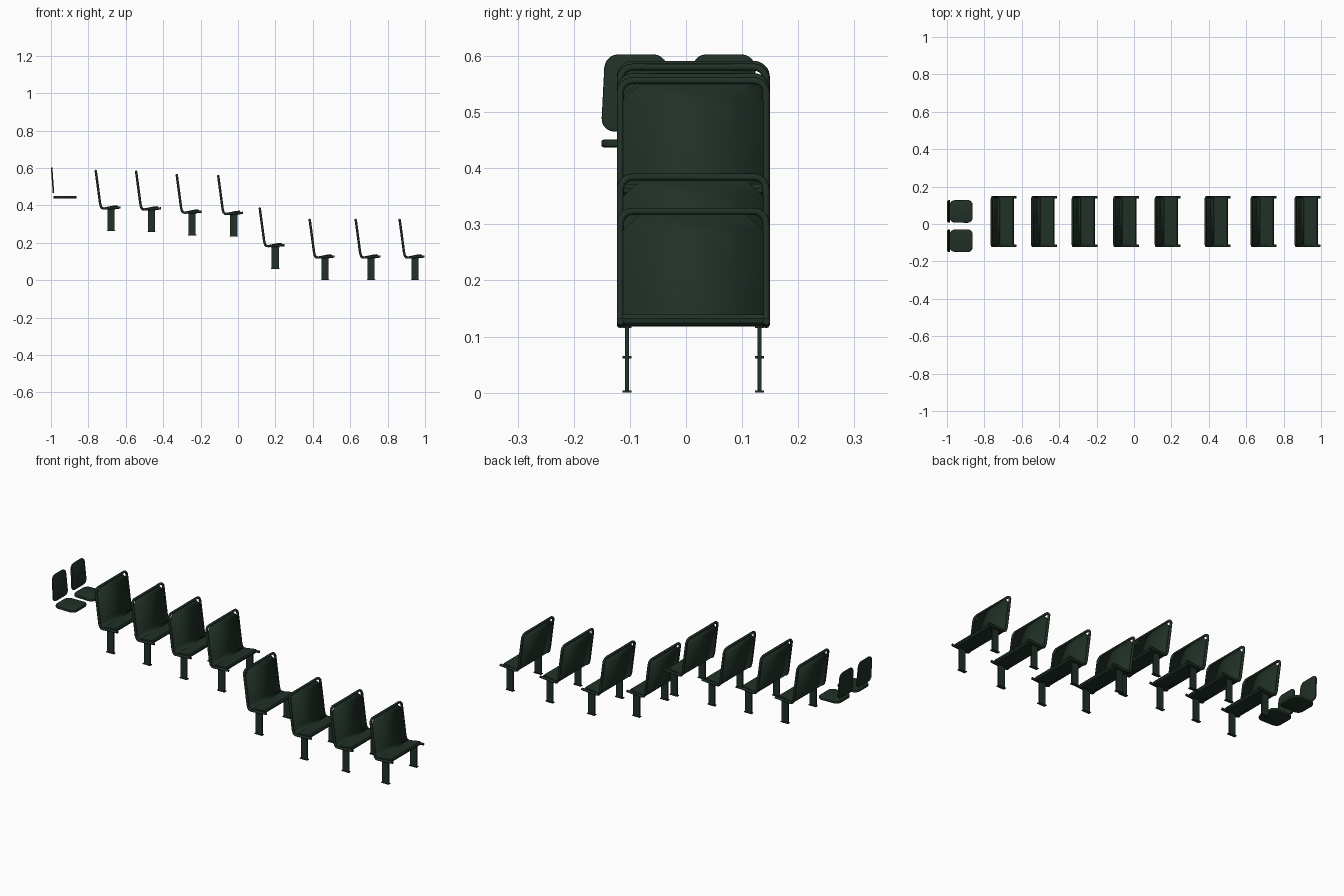
import bpy, bmesh, math
from mathutils import Vector, Matrix

if "Cube" in bpy.data.objects:
    bpy.data.objects.remove(bpy.data.objects["Cube"])

CY = 0.013                      # bench centre line in y
mat = bpy.data.materials.new("dark_green")
mat.diffuse_color = (0.015, 0.03, 0.02, 1)
mat.use_nodes = True
mat.node_tree.nodes["Principled BSDF"].inputs["Base Color"].default_value = mat.diffuse_color


def add(name, mesh, loc=(0, 0, 0)):
    ob = bpy.data.objects.new(name, mesh)
    bpy.context.collection.objects.link(ob)
    ob.location = loc
    if not mesh.materials:
        mesh.materials.append(mat)
    return ob


def to_mesh(bm, name, smooth=False):
    bmesh.ops.recalc_face_normals(bm, faces=bm.faces[:])
    me = bpy.data.meshes.new(name)
    bm.to_mesh(me)
    bm.free()
    if smooth:
        me.polygons.foreach_set("use_smooth", [True] * len(me.polygons))
        me.set_sharp_from_angle(angle=math.radians(35))
    return me


def box(bm, cx, cy, cz, sx, sy, sz):
    m = Matrix.Translation((cx, cy, cz)) @ Matrix.Diagonal((sx, sy, sz, 1))
    bmesh.ops.create_cube(bm, size=1, matrix=m)


# tube frame: one bent pipe from seat front, up, across the top and back down
def frame_mesh():
    hw, r = 0.130, 0.022
    top, low = Vector((0.0065, 0, 0.323)), Vector((0.030, 0, 0.146))
    down = (low - top).normalized()
    side = [Vector(p) for p in ((0.139, 0, 0.127), (0.052, 0, 0.1212), (0.042, 0, 0.1225),
                                (0.035, 0, 0.129), (0.030, 0, 0.146))]
    side = [p + Vector((0, -hw, 0)) for p in side]
    for i in range(6):
        a = math.radians(90 * i / 5)
        side.append(top + down * (r - r * math.sin(a)) + Vector((0, -hw + r - r * math.cos(a), 0)))
    path = side + [Vector((p.x, -p.y, p.z)) for p in reversed(side)]
    cu = bpy.data.curves.new("frame_path", 'CURVE')
    cu.dimensions = '3D'
    cu.bevel_depth, cu.bevel_resolution, cu.use_fill_caps = 0.0064, 2, True
    sp = cu.splines.new('POLY')
    sp.points.add(len(path) - 1)
    for q, p in zip(sp.points, path):
        q.co = (*p, 1)
    ob = bpy.data.objects.new("tmp", cu)
    bpy.context.collection.objects.link(ob)
    bpy.context.view_layer.update()
    me = bpy.data.meshes.new_from_object(ob.evaluated_get(bpy.context.evaluated_depsgraph_get()))
    bpy.data.objects.remove(ob)
    me.materials.clear()
    me.polygons.foreach_set("use_smooth", [True] * len(me.polygons))
    me.set_sharp_from_angle(angle=math.radians(50))
    return me


# bent sheet forming the backrest and seat base, with cut top corners
def panel_mesh():
    rows = [(0.0075, 0.317, 0.095), (0.0115, 0.286, 0.127), (0.030, 0.146, 0.127),
            (0.035, 0.129, 0.127), (0.042, 0.1225, 0.127), (0.052, 0.1212, 0.127),
            (0.124, 0.126, 0.127)]
    bm = bmesh.new()
    prev = None
    for x, z, w in rows:
        cur = [bm.verts.new((x, -w, z)), bm.verts.new((x, w, z))]
        if prev:
            bm.faces.new((prev[0], prev[1], cur[1], cur[0]))
        prev = cur
    bmesh.ops.recalc_face_normals(bm, faces=bm.faces[:])
    bmesh.ops.translate(bm, verts=bm.verts[:], vec=(0, 0, 0))
    return to_mesh(bm, "panel", True)


# seat pad: wedge profile swept across the bench
def pad_mesh():
    prof = [(0.045, 0.118), (0.120, 0.119), (0.125, 0.124), (0.126, 0.132),
            (0.121, 0.139), (0.100, 0.137), (0.050, 0.127)]
    bm = bmesh.new()
    f = bm.faces.new([bm.verts.new((x, -0.126, z)) for x, z in prof])
    ext = bmesh.ops.extrude_face_region(bm, geom=[f])["geom"]
    bmesh.ops.translate(bm, vec=(0, 0.252, 0), verts=[v for v in ext if isinstance(v, bmesh.types.BMVert)])
    return to_mesh(bm, "pad")


# pedestal legs with foot and top plates
def legs_mesh():
    bm = bmesh.new()
    for y in (-0.118, 0.118):
        box(bm, 0.089, y, 0.060, 0.038, 0.007, 0.120)
        box(bm, 0.089, y, 0.002, 0.044, 0.016, 0.004)
        box(bm, 0.089, y, 0.117, 0.044, 0.016, 0.004)
    return to_mesh(bm, "legs")


frame, panel, pad, legs = frame_mesh(), panel_mesh(), pad_mesh(), legs_mesh()
benches = [(-0.767, 0.262), (-0.551, 0.257), (-0.334, 0.240), (-0.112, 0.233),
           (0.110, 0.061), (0.377, 0), (0.623, 0), (0.858, 0)]
for i, (x, z) in enumerate(benches, 1):
    loc = (x, CY, z)
    add(f"bench_frame_{i}", frame, loc)
    p = add(f"bench_panel_{i}", panel, loc)
    s = p.modifiers.new("thickness", 'SOLIDIFY')
    s.thickness, s.offset = 0.007, 0
    add(f"bench_seat_pad_{i}", pad, loc)
    add(f"bench_legs_{i}", legs, loc)


# rounded cushion: slab outline in local xy, bevelled corners and soft rim
def cushion(name, outline, thick, radius, matrix):
    bm = bmesh.new()
    f = bm.faces.new([bm.verts.new((x, y, -thick / 2)) for x, y in outline])
    ext = bmesh.ops.extrude_face_region(bm, geom=[f])["geom"]
    bmesh.ops.translate(bm, vec=(0, 0, thick), verts=[v for v in ext if isinstance(v, bmesh.types.BMVert)])
    corner = [e for e in bm.edges if abs(e.verts[0].co.z - e.verts[1].co.z) > thick / 2]
    bmesh.ops.bevel(bm, geom=corner, offset=radius, segments=5, profile=0.5, affect='EDGES')
    rim = [e for e in bm.edges if abs(e.verts[0].co.z - e.verts[1].co.z) < 1e-6]
    bmesh.ops.bevel(bm, geom=rim, offset=thick * 0.3, segments=2, profile=0.5, affect='EDGES')
    bm.transform(matrix)
    add(name, to_mesh(bm, name, True))


# two separate seats on the top level
for side, y in (("right", -0.0895), ("left", 0.0675)):
    seat = [(-0.062, -0.059), (0.062, -0.062), (0.062, 0.062), (-0.062, 0.059)]
    cushion(f"single_seat_{side}", seat, 0.014, 0.028, Matrix.Translation((-0.925, y, 0.444)))
    # local x -> y, local y -> up, local z -> forward, leaning slightly back
    up = Vector((-0.010, 0, 0.138)).normalized()
    fwd = Vector((0, 1, 0)).cross(up)
    m = Matrix((Vector((0, 1, 0)), up, fwd)).transposed().to_4x4()
    back = [(-0.062, -0.069), (0.062, -0.069), (0.055, 0.069), (-0.055, 0.069)]
    cushion(f"single_backrest_{side}", back, 0.008, 0.024,
            Matrix.Translation((-0.9915, y, 0.534)) @ m)
